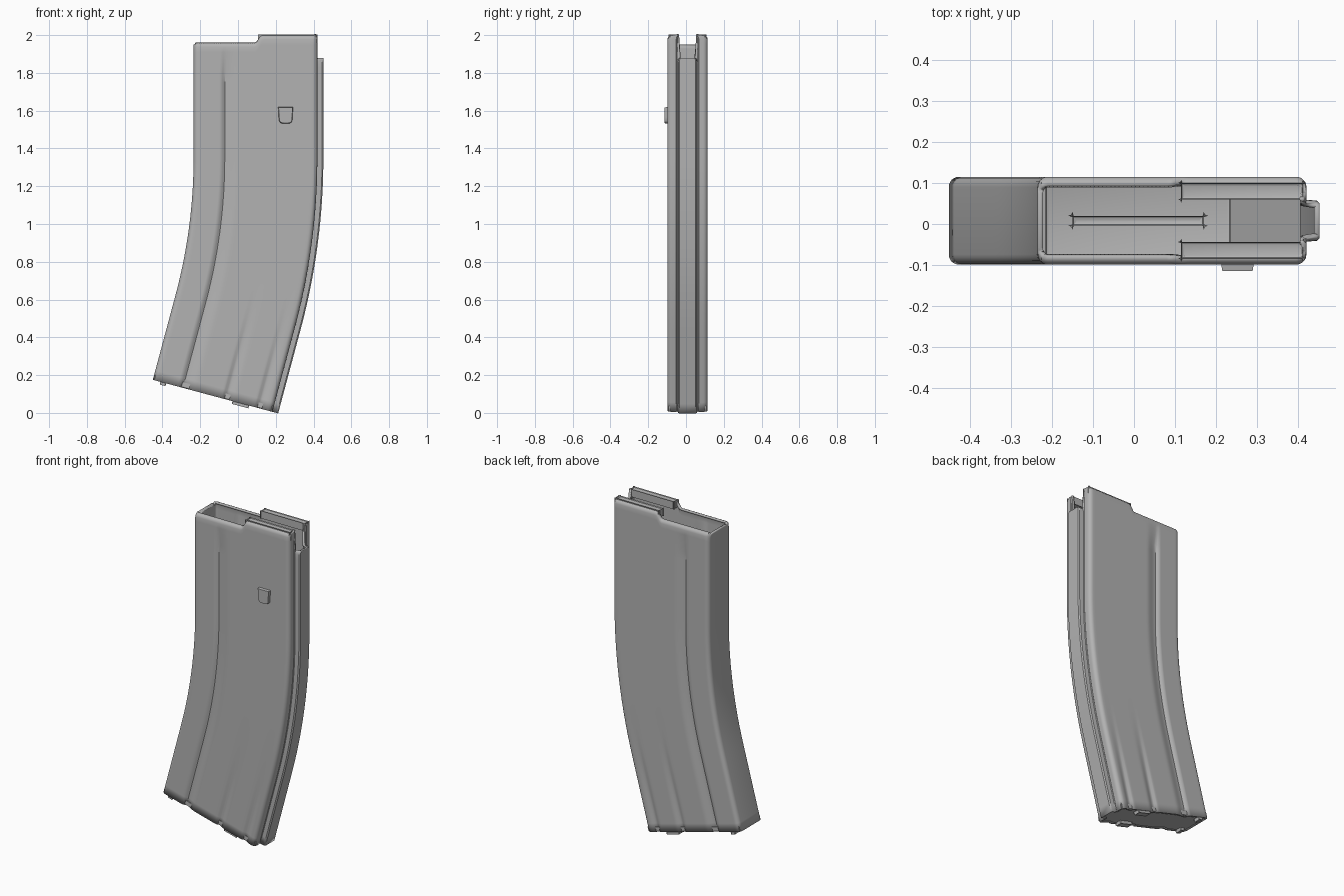
import bpy, bmesh, math
from mathutils import Vector, Matrix

cube = bpy.data.objects.get("Cube")
if cube:
    bpy.data.objects.remove(cube)

metal = bpy.data.materials.new("grey metal")
metal.use_nodes = True
GREY = (0.45, 0.45, 0.45, 1)
metal.diffuse_color = GREY
metal.node_tree.nodes["Principled BSDF"].inputs["Base Color"].default_value = GREY

REAR, FRONT, HALF, YC = -0.235, 0.42, 0.107, 0.008
BEND_Z, RADIUS, TURN = 1.35, 2.8, math.radians(15)
ARC = RADIUS * TURN
END = ARC + 0.466


def place(u, y, s):
    """Point at depth u and width y, s along the bent rear edge."""
    a = min(max(s, 0), ARC) / RADIUS
    pivot = REAR - RADIUS
    r = u - pivot
    x, z = pivot + r * math.cos(a), BEND_Z - r * math.sin(a)
    extra = s if s < 0 else max(0, s - ARC)
    return Vector((x - extra * math.sin(a), y + YC, z - extra * math.cos(a)))


def finish(bm, name, angle=35):
    bmesh.ops.recalc_face_normals(bm, faces=bm.faces)
    mesh = bpy.data.meshes.new(name)
    bm.to_mesh(mesh)
    bm.free()
    mesh.materials.append(metal)
    ob = bpy.data.objects.new(name, mesh)
    bpy.context.collection.objects.link(ob)
    bpy.ops.object.select_all(action='DESELECT')
    ob.select_set(True)
    bpy.context.view_layer.objects.active = ob
    bpy.ops.object.shade_smooth_by_angle(angle=math.radians(angle))
    return ob


def block(name, u, y, s, bevel=0.0):
    """Box between ranges of depth, width and path distance."""
    bm = bmesh.new()
    bmesh.ops.create_cube(bm, size=1)
    for v in bm.verts:
        pick = [r[int(c > 0)] for r, c in zip((u, y, s), v.co)]
        v.co = place(*pick)
    if bevel:
        bmesh.ops.bevel(bm, geom=bm.edges[:], offset=bevel, segments=2,
                        profile=0.5, affect='EDGES')
    return finish(bm, name)


def ramp(v, a, b):
    t = min(max((v - a) / (b - a), 0), 1)
    return t * t * (3 - 2 * t)


def groove_depth(u, s):
    """Long stepped groove plus two short ones fading in near the base."""
    d = 0.013 * ramp(u, -0.09, -0.07) * (1 - ramp(u, -0.07, 0)) * ramp(s, -0.58, -0.5)
    fade = ramp(s, 0.55, END)
    for mid in (0.165, 0.345):
        d += 0.011 * fade * ramp(u, mid - 0.02, mid) * (1 - ramp(u, mid, mid + 0.045))
    return d


def top_height(u, y):
    if u > 0.4 and abs(y) < 0.053:
        return 1.88
    if u < REAR + 0.005:
        return 1.95
    return 1.96 + 0.04 * ramp(u, 0.09, 0.125)


# Half outline: rear corner, side wall, front corner, raised front spine
def corner(cu, r, a0, a1):
    return [(cu + r * math.cos(math.radians(a0 + (a1 - a0) * i / 5)),
             HALF - r + r * math.sin(math.radians(a0 + (a1 - a0) * i / 5))) for i in range(6)]


half = corner(REAR + 0.025, 0.025, 180, 90)
half += [(REAR + 0.035 + i * 0.01, HALF) for i in range(59)]
half += corner(FRONT - 0.025, 0.025, 90, 0)
half += [(FRONT, 0.06), (FRONT - 0.004, 0.055), (FRONT, 0.051), (0.445, 0.049), (0.452, 0.043)]
outline = half + [(u, -y) for u, y in reversed(half)]

# Shell: outline swept along the bent path, with rolled top edge
bm = bmesh.new()
rings = []
for drop, inset in ((0, 0.02), (0.005, 0.009), (0.012, 0.003), (0.022, 0), (0.05, 0)):
    rings.append([place(u, y * (1 - inset / HALF), BEND_Z - top_height(u, y) + drop)
                  for u, y in outline])
START = BEND_Z - 1.8
for i in range(33):
    s = START + (END - START) * i / 32
    rings.append([place(u, math.copysign(abs(y) - (groove_depth(u, s) if abs(y) > HALF - 0.001
                                                   else 0), y), s) for u, y in outline])
loops = [[bm.verts.new(p) for p in ring] for ring in rings]
n = len(outline)
for a, b in zip(loops, loops[1:]):
    for i in range(n):
        bm.faces.new((a[i], a[(i + 1) % n], b[(i + 1) % n], b[i]))
shell = finish(bm, "magazine_shell")
solid = shell.modifiers.new("wall", 'SOLIDIFY')
solid.thickness = 0.014
solid.offset = -1

# Folded feed lips
for side, name in ((1, "left_feed_lip"), (-1, "right_feed_lip")):
    block(name, (0.115, 0.412), sorted((side * 0.052, side * 0.092)),
          (BEND_Z - 1.996, BEND_Z - 1.965), 0.008)

# Follower with a rounded ridge and a front ramp
block("follower", (-0.215, 0.235), (-0.088, 0.088), (BEND_Z - 1.84, BEND_Z - 1.6), 0.008)
block("follower_ridge", (-0.15, 0.17), (-0.012, 0.012), (BEND_Z - 1.87, BEND_Z - 1.8), 0.01)
front = block("follower_front", (0.235, 0.405), (-0.085, 0.085), (BEND_Z - 1.8, BEND_Z - 1.6))
for v in front.data.vertices:
    if v.co.x > 0.3 and v.co.z > 1.7:
        v.co.z -= 0.08

# Floor plate with small locking tabs
block("floor_plate", (REAR + 0.006, FRONT - 0.003), (-0.1, 0.1), (END - 0.03, END - 0.004))
block("spine_floor", (0.4, 0.448), (-0.044, 0.044), (END - 0.03, END - 0.003))
for i, (u0, u1) in enumerate(((-0.19, -0.165), (0.205, 0.29))):
    for side, word in ((1, "left"), (-1, "right")):
        block(f"floor_tab_{word}_{i + 1}", (u0, u1), sorted((side * 0.06, side * 0.1)),
              (END - 0.01, END + 0.012), 0.003)

# Catch stop: small shield-shaped bump on the front wall
bm = bmesh.new()
shape = [(0.212, 1.62), (0.292, 1.62)]
for i in range(9):
    a = -math.pi * i / 8
    c, s = math.cos(a), math.sin(a)
    shape.append((0.252 + 0.037 * math.copysign(abs(c) ** 0.6, c),
                  1.565 - 0.035 * abs(s) ** 0.6))
face = bm.faces.new([bm.verts.new((x, -0.095, z)) for x, z in shape])
ext = bmesh.ops.extrude_face_region(bm, geom=[face])
tip = [g for g in ext["geom"] if isinstance(g, bmesh.types.BMVert)]
mid = Vector((0.252, -0.115, 1.58))
for v in tip:
    v.co = mid + (Vector((v.co.x, -0.115, v.co.z)) - mid) * 0.92
finish(bm, "catch_stop")
